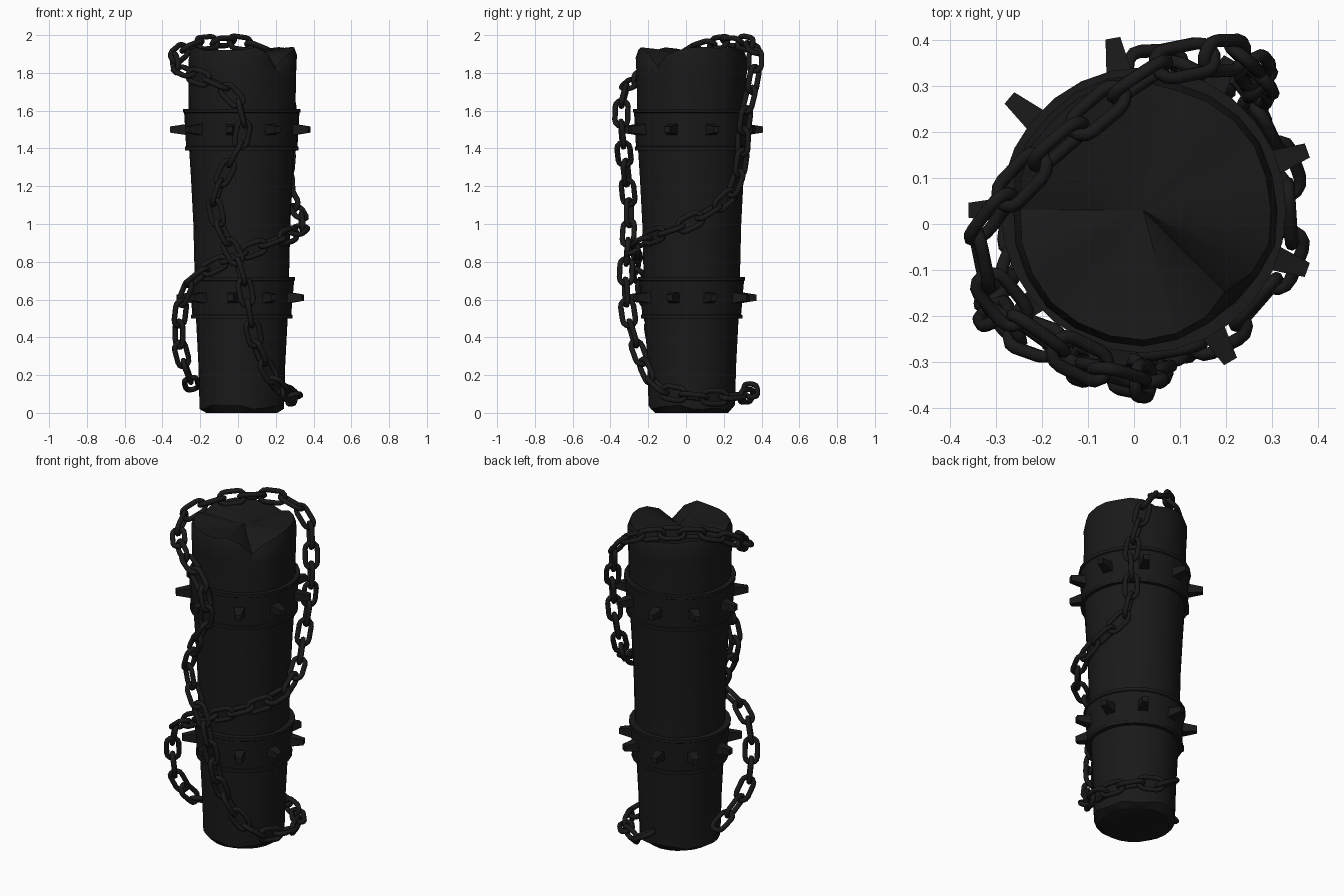
import bpy, bmesh, math, random
from mathutils import Vector, Matrix

if "Cube" in bpy.data.objects:
    bpy.data.objects.remove(bpy.data.objects["Cube"])

random.seed(4)
CX, CY = 0.02, 0.03   # axis of the post

mat = bpy.data.materials.new("black")
mat.diffuse_color = (0.01, 0.01, 0.01, 1)
mat.use_nodes = True
mat.node_tree.nodes["Principled BSDF"].inputs["Base Color"].default_value = mat.diffuse_color


def finish(bm, name, angle=35):
    bmesh.ops.recalc_face_normals(bm, faces=bm.faces[:])
    me = bpy.data.meshes.new(name)
    bm.to_mesh(me)
    bm.free()
    me.materials.append(mat)
    ob = bpy.data.objects.new(name, me)
    bpy.context.collection.objects.link(ob)
    bpy.ops.object.select_all(action='DESELECT')
    bpy.context.view_layer.objects.active = ob
    ob.select_set(True)
    bpy.ops.object.shade_smooth_by_angle(angle=math.radians(angle))
    return ob


def bridge(bm, a, b):
    n = len(a)
    for i in range(n):
        bm.faces.new((a[i], a[(i + 1) % n], b[(i + 1) % n], b[i]))


# Wooden post: stacked rings with a split at the top facing front right
def post():
    bm = bmesh.new()
    n = 24
    levels = [(0.0, 0.19), (0.03, 0.226), (0.25, 0.232), (0.5, 0.245), (0.75, 0.253),
              (1.0, 0.259), (1.25, 0.272), (1.45, 0.285), (1.65, 0.287), (1.8, 0.29),
              (1.9, 0.294), (1.94, 0.28), (1.93, 0.2), (1.91, 0.1)]
    bump = [random.uniform(-1, 1) for _ in range(n)]
    cracks = [(315, 1.0), (180, 0.35), (75, 0.3)]
    rings = []
    for k, (z, r) in enumerate(levels):
        ring = []
        for i in range(n):
            deg = i * 360 / n
            dip = sum(s * max(0, 1 - abs((deg - c + 180) % 360 - 180) / 22) for c, s in cracks)
            rr, zz = r + 0.004 * bump[i], z
            if k >= 8:
                rr -= 0.03 * dip * (z - 1.6) / 0.35
            if k >= 10:
                inner = r / 0.294
                zz -= 0.10 * dip * inner + 0.012 * (1 + bump[i]) * inner
            if k == 1:
                zz += 0.015 * bump[i]
            a = math.radians(deg)
            ring.append(bm.verts.new((CX + rr * math.cos(a), CY + rr * math.sin(a), zz)))
        rings.append(ring)
    for a, b in zip(rings, rings[1:]):
        bridge(bm, a, b)
    bm.faces.new(rings[0][::-1])
    tip = bm.verts.new((CX, CY, 1.905))
    for i in range(n):
        bm.faces.new((rings[-1][i], rings[-1][(i + 1) % n], tip))
    finish(bm, "wooden_post", 30)


# Metal band with raised rims
def band(name, z0, z1, r0, r1):
    bm = bmesh.new()
    n, lip = 28, 0.006
    prof = [(r0 - 0.04, z0), (r0 + lip, z0), (r0 + lip, z0 + 0.018), (r0, z0 + 0.022),
            (r1, z1 - 0.022), (r1 + lip, z1 - 0.018), (r1 + lip, z1), (r1 - 0.04, z1)]
    rings = [[bm.verts.new((CX + r * math.cos(2 * math.pi * i / n),
                            CY + r * math.sin(2 * math.pi * i / n), z)) for i in range(n)]
             for r, z in prof]
    for a, b in zip(rings, rings[1:] + rings[:1]):
        bridge(bm, a, b)
    finish(bm, name)


# Nine blunt four-sided studs round a band
def studs(name, z, r0, r1):
    bm = bmesh.new()
    for i in range(9):
        a = math.radians(20 + 40 * i)
        m = (Matrix.Translation((CX, CY, z)) @ Matrix.Rotation(a, 4, 'Z')
             @ Matrix.Translation(((r0 + r1) / 2, 0, 0)) @ Matrix.Rotation(math.pi / 2, 4, 'Y')
             @ Matrix.Rotation(math.pi / 4, 4, 'Z'))
        bmesh.ops.create_cone(bm, cap_ends=True, segments=4, radius1=0.044, radius2=0.023,
                              depth=r1 - r0, matrix=m)
    finish(bm, name)


# Chain path: left foot, across the front, up the back, over the top, down the front, round the foot
path = [Vector(p) for p in [
    (-.24, .05, .13), (-.26, -.08, .20), (-.31, -.16, .34), (-.31, -.19, .50), (-.28, -.22, .65),
    (-.20, -.26, .74), (-.06, -.275, .81), (.08, -.275, .865), (.22, -.22, .92), (.32, -.10, .96),
    (.345, .01, 1.0), (.32, .13, 1.07), (.27, .23, 1.14), (.26, .28, 1.25), (.27, .30, 1.38),
    (.28, .31, 1.55), (.25, .35, 1.72), (.22, .37, 1.85), (.13, .36, 1.93), (.02, .33, 1.96),
    (-.07, .25, 1.965), (-.17, .17, 1.96), (-.26, .08, 1.94), (-.34, -.02, 1.88), (-.33, -.11, 1.83),
    (-.25, -.21, 1.79), (-.13, -.29, 1.75), (-.03, -.33, 1.69), (.03, -.345, 1.58), (.02, -.335, 1.44),
    (-.08, -.315, 1.25), (-.13, -.30, 1.10), (-.08, -.305, .95), (0, -.315, .80), (.04, -.32, .65),
    (.07, -.30, .48), (.10, -.26, .35), (.16, -.21, .22), (.23, -.14, .12), (.30, .03, .09),
    (.28, .18, .08), (.20, .29, .09), (.10, .345, .09), (.01, .345, .13), (-.04, .32, .22)]]


def smooth_path(p):
    out = []
    q = [2 * p[0] - p[1]] + p + [2 * p[-1] - p[-2]]
    for a, b, c, d in zip(q, q[1:], q[2:], q[3:]):
        for s in range(16):
            t = s / 16
            out.append(0.5 * (2 * b + (c - a) * t + (2 * a - 5 * b + 4 * c - d) * t * t
                              + (3 * b - a - 3 * c + d) * t ** 3))
    return out + [p[-1]]


def resample(pts, step):
    out = [pts[0]]
    for p in pts:
        if (p - out[-1]).length >= step:
            out.append(out[-1] + (p - out[-1]).normalized() * step)
    return out


# One oval link: a round wire swept round a stadium loop
def link(bm, centre, along, side):
    up = along.cross(side)
    straight, bend, wire, arc, sides = 0.036, 0.034, 0.0145, 6, 8
    rings = []
    for end in (1, -1):
        for k in range(arc + 1):
            a = math.pi * (k / arc - 0.5) + (0 if end == 1 else math.pi)
            out = along * math.cos(a) + side * math.sin(a)
            c = centre + along * straight * end + out * bend
            rings.append([bm.verts.new(c + wire * (out * math.cos(j * 2 * math.pi / sides)
                                                   + up * math.sin(j * 2 * math.pi / sides)))
                          for j in range(sides)])
    for a, b in zip(rings, rings[1:] + rings[:1]):
        bridge(bm, a, b)


def chain():
    bm = bmesh.new()
    pts = resample(smooth_path(path), 0.113)
    for i, (a, b) in enumerate(zip(pts, pts[1:])):
        t = (b - a).normalized()
        c = (a + b) / 2
        # outward direction, turning upward where the chain lies over the top
        n = Vector((c.x - CX, c.y - CY, 0)).normalized()
        if c.z > 1.9:
            n = (n + Vector((0, 0, 1.5))).normalized()
        n = (n - t * n.dot(t)).normalized()
        side = t.cross(n) if i % 2 else n
        side = Matrix.Rotation(random.uniform(-0.25, 0.25), 3, t) @ side
        link(bm, c, t, side)
    finish(bm, "chain", 60)


post()
band("lower_band", 0.50, 0.72, 0.262, 0.277)
band("upper_band", 1.39, 1.61, 0.295, 0.305)
studs("lower_studs", 0.61, 0.25, 0.345)
studs("upper_studs", 1.50, 0.28, 0.38)
chain()
